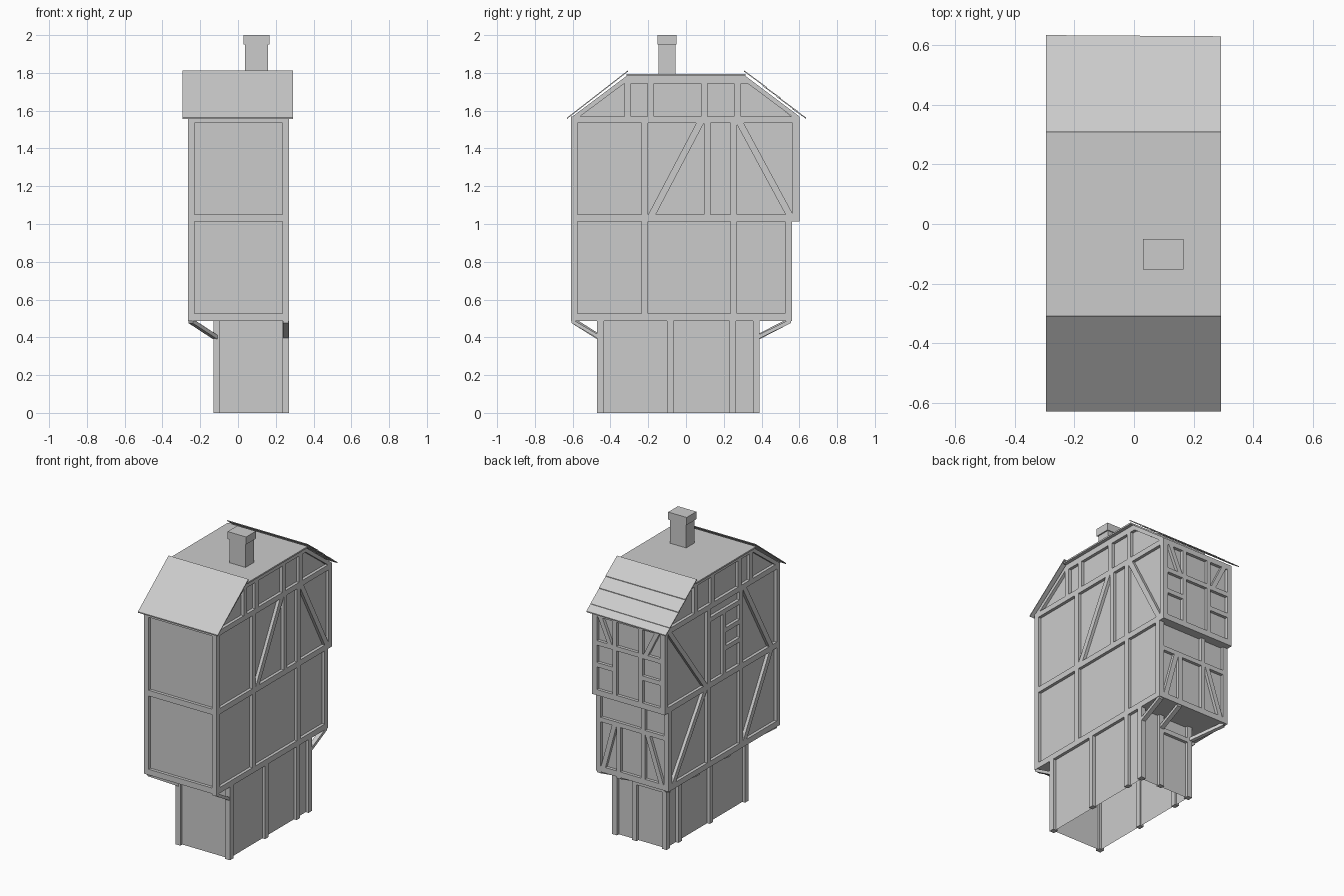
import bpy, bmesh
from mathutils import Vector

if "Cube" in bpy.data.objects:
    bpy.data.objects.remove(bpy.data.objects["Cube"])

W = 0.035            # timber width
XL, XR = -0.265, 0.27
YF, YM, YU = -0.61, 0.56, 0.60   # front, back of middle floor, back of upper floor
R = 0.02             # how far plaster sits behind timber


def hull(name, bottom, top, open_base=False):
    """Solid between two matching loops of points."""
    bm = bmesh.new()
    a = [bm.verts.new(p) for p in bottom]
    b = [bm.verts.new(p) for p in top]
    n = len(a)
    base = bm.faces.new(a[::-1])
    bm.faces.new(b)
    for i in range(n):
        j = (i + 1) % n
        bm.faces.new((a[i], a[j], b[j], b[i]))
    bmesh.ops.recalc_face_normals(bm, faces=bm.faces[:])
    if open_base:
        bmesh.ops.delete(bm, geom=[base], context='FACES_ONLY')
    me = bpy.data.meshes.new(name)
    bm.to_mesh(me)
    bm.free()
    ob = bpy.data.objects.new(name, me)
    bpy.context.collection.objects.link(ob)
    return ob


def box(name, x0, x1, y0, y1, z0, z1, open_base=False):
    loop = lambda z: [(x0, y0, z), (x1, y0, z), (x1, y1, z), (x0, y1, z)]
    return hull(name, loop(z0), loop(z1), open_base)


def panel(name, axis, d, pts, depth=0.03):
    """Flat timber outline on a wall; d is the outer plane, body goes inward."""
    inner = d - depth if d > 0 else d + depth
    put = (lambda u, v, k: (k, u, v)) if axis == 'x' else (lambda u, v, k: (u, k, v))
    return hull(name, [put(u, v, inner) for u, v in pts], [put(u, v, d) for u, v in pts])


def post(name, axis, d, u, z0, z1, w=W):
    panel(name, axis, d, [(u, z0), (u + w, z0), (u + w, z1), (u, z1)])


def rail(name, axis, d, u0, u1, z, w=0.03):
    panel(name, axis, d, [(u0, z), (u1, z), (u1, z + w), (u0, z + w)])


def brace(name, axis, d, u0, z0, u1, z1, w=0.04):
    panel(name, axis, d, [(u0, z0), (u0 + w, z0), (u1 + w, z1), (u1, z1)], 0.028)


# Plaster bodies; ground floor is hollow underneath
box("ground_walls", -0.13 + R, XR - R, -0.47 + R, 0.39 - R, 0, 0.5, True)
box("middle_walls", XL + R, XR - R, YF + R, YM - R, 0.5, 1.03)
box("upper_walls", XL + R, XR - R, YF + R, YU - R, 1.03, 1.55)
gable = [(-0.59, 1.55), (0.58, 1.55), (0.305, 1.78), (-0.305, 1.78)]
hull("attic_walls", [(XL + R, y, z) for y, z in gable], [(XR - R, y, z) for y, z in gable])

# Horizontal floor timbers
box("lower_sill", XL, XR, YF, YM, 0.487, 0.525)
box("middle_sill", XL, XR, YF, YU, 1.012, 1.05)
box("eaves_plate", XL, XR, YF, YU, 1.535, 1.57)

# Corner posts
for name, xs, ys, z0, z1 in (
        ("ground", (-0.13, XR - W), (-0.47, 0.39 - W), 0, 0.487),
        ("middle", (XL, XR - W), (YF, YM - W), 0.525, 1.012),
        ("upper", (XL, XR - W), (YF, YU - W), 1.05, 1.535)):
    for x in xs:
        for y in ys:
            box(name + "_corner_post", x, x + W, y, y + W, z0, z1)

# Ground floor posts and back door frame
for x in (-0.13, XR):
    for y in (-0.10, 0.23):
        post("ground_post", 'x', x, y, 0, 0.487)
post("door_post", 'y', 0.39, 0.09, 0, 0.487)
rail("door_lintel", 'y', 0.39, -0.095, 0.09, 0.375)

# Right wall timbers
for y in (-0.235, 0.235):
    post("right_middle_post", 'x', XR, y, 0.525, 1.012)
for y in (-0.235, 0.095, 0.235):
    post("right_upper_post", 'x', XR, y, 1.05, 1.535)
brace("right_upper_brace", 'x', XR, -0.2, 1.05, 0.055, 1.535)
brace("right_upper_brace", 'x', XR, 0.527, 1.05, 0.265, 1.535)

# Left wall timbers
for z0, z1 in ((0.525, 1.012), (1.05, 1.535)):
    for y in (0.12, -0.22):
        post("left_post", 'x', XL, y, z0, z1)
brace("left_middle_brace", 'x', XL, 0.485, 0.525, 0.155, 1.012)
brace("left_middle_brace", 'x', XL, -0.26, 0.525, -0.535, 1.012)
brace("left_upper_brace", 'x', XL, 0.155, 1.05, 0.525, 1.535)
brace("left_upper_brace", 'x', XL, -0.535, 1.05, -0.26, 1.535)
post("left_window_post", 'x', XL, -0.04, 1.05, 1.45, 0.03)
for z in (1.2, 1.32):
    rail("left_window_rail", 'x', XL, -0.185, -0.04, z)
rail("left_window_head", 'x', XL, -0.185, 0.12, 1.45)

# Back wall timbers, middle floor
rail("back_middle_rail", 'y', YM, XL + W, XR - W, 0.82)
for x in (0.09, -0.09):
    post("back_middle_post", 'y', YM, x, 0.525, 0.82, 0.03)
post("back_middle_top_post", 'y', YM, -0.09, 0.85, 1.012, 0.03)
brace("back_middle_brace", 'y', YM, 0.2, 0.525, 0.12, 0.82, 0.033)
brace("back_middle_brace", 'y', YM, -0.225, 0.525, -0.125, 0.82, 0.033)

# Back wall timbers, upper floor
for x in (0.09, -0.10):
    post("back_upper_post", 'y', YU, x, 1.05, 1.535, 0.03)
rail("back_upper_rail", 'y', YU, XL + W, XR - W, 1.345)
for a, b in ((0.12, XR - W), (XL + W, -0.10)):
    rail("back_side_rail", 'y', YU, a, b, 1.2)
brace("back_upper_brace", 'y', YU, 0.125, 1.375, 0.195, 1.535, 0.033)
brace("back_upper_brace", 'y', YU, -0.14, 1.375, -0.22, 1.535, 0.033)

# Gable timbers on both ends
for x in (XL, XR):
    for y in (-0.325, -0.205, 0.08, 0.255):
        post("gable_post", 'x', x, y, 1.57, 1.745)
    panel("gable_collar", 'x', x, [(-0.325, 1.745), (0.325, 1.745), (0.31, 1.787), (-0.31, 1.787)])
    for s in (-1, 1):
        panel("gable_rafter", 'x', x, [(s * 0.60, 1.57), (s * 0.56, 1.57),
                                       (s * 0.325, 1.745), (s * 0.31, 1.787)])


# Diagonal brackets carrying the overhang
def bracket(x0, y0, x1, y1):
    a, b = Vector((x0, y0, 0.39)), Vector((x1, y1, 0.475))
    d = (b - a).normalized()
    side = Vector((-d.y, d.x, 0)).normalized() * 0.015
    up = Vector((0, 0, 0.022))
    ring = lambda p: [p - side, p + side, p + side + up, p - side + up]
    hull("overhang_bracket", ring(a), ring(b))


bracket(-0.12, -0.46, XL + 0.015, YF + 0.015)
bracket(-0.12, 0.38, XL + 0.015, YM - 0.015)
bracket(0.252, -0.46, 0.252, YF + 0.005)
for x in (0.107, 0.252):
    bracket(x, 0.38, x, YM - 0.005)
for y in (-0.083, 0.247):
    bracket(-0.12, y, XL + 0.005, y)

# Roof: flat top, plain front slope, overlapping boards on the back slope
X0, X1 = -0.295, 0.292
box("roof_top", X0, X1, -0.315, 0.315, 1.783, 1.793)


def slope(name, s, low, high, lift=0.0, tilt=0.0):
    z = lambda y: 1.563 + (0.63 - y) * 0.777
    top = [(X0, s * (low + tilt), z(low + tilt) + lift), (X1, s * low, z(low) + lift),
           (X1, s * high, z(high)), (X0, s * (high + tilt), z(high + tilt))]
    hull(name, [(x, y, v - 0.007) for x, y, v in top], top)


slope("front_roof", -1, 0.63, 0.308)
for low, high, tilt in ((0.63, 0.56, 0.004), (0.587, 0.48, 0.004),
                        (0.497, 0.41, 0.004), (0.428, 0.308, 0.0)):
    slope("back_roof_board", 1, low, high, 0.005, tilt)

# Chimney
box("chimney_shaft", 0.038, 0.158, -0.146, -0.056, 1.775, 1.955)
box("chimney_cap", 0.03, 0.166, -0.152, -0.05, 1.95, 2.0)
